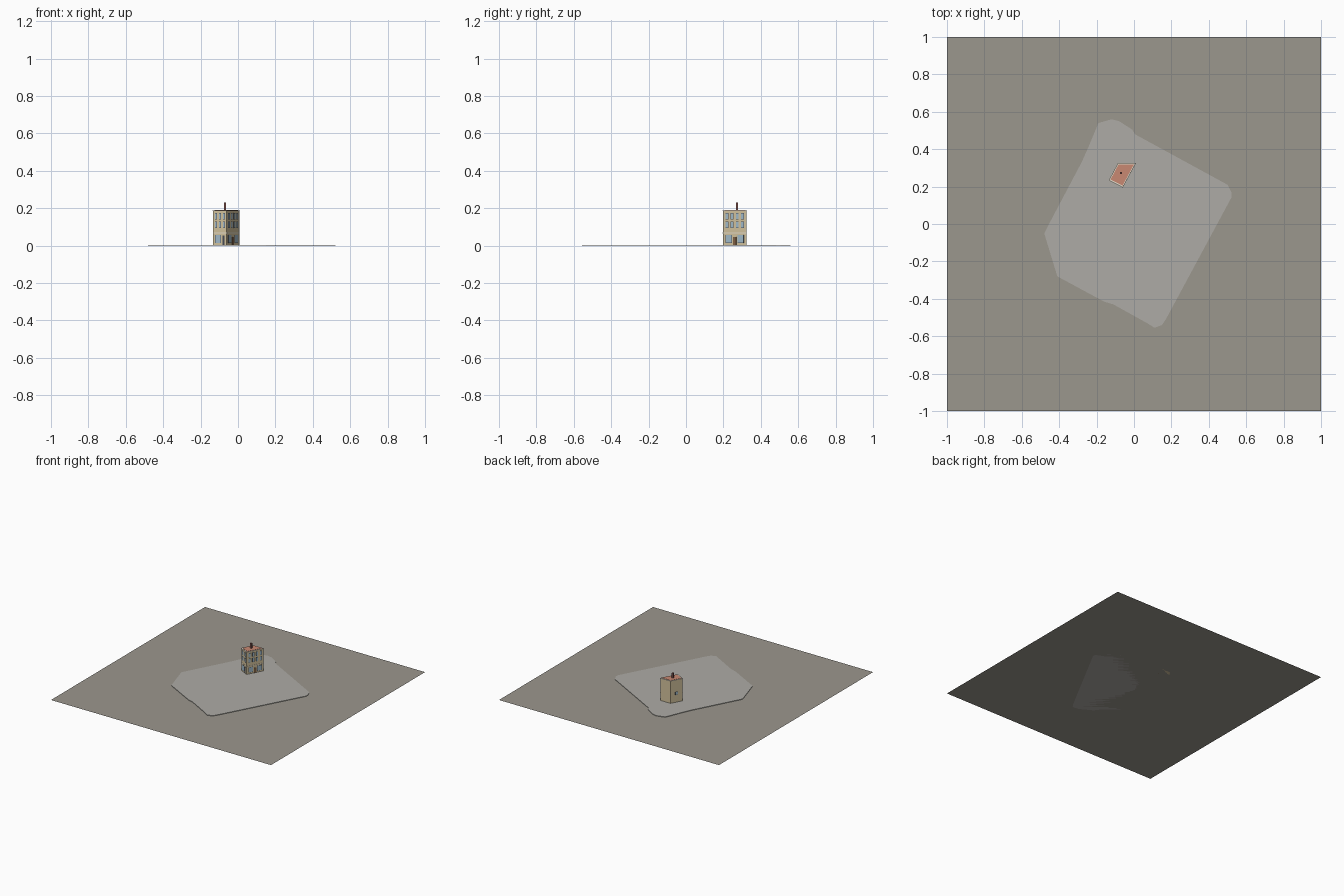
import bpy, bmesh
from mathutils import Vector

if "Cube" in bpy.data.objects:
    bpy.data.objects.remove(bpy.data.objects["Cube"])


def material(name, rgb):
    m = bpy.data.materials.new(name)
    m.diffuse_color = (*rgb, 1)
    m.use_nodes = True
    m.node_tree.nodes["Principled BSDF"].inputs["Base Color"].default_value = m.diffuse_color
    return m


GROUND = material("asphalt", (0.33, 0.31, 0.27))
PAVE = material("paving", (0.42, 0.41, 0.38))
WALL = material("sandstone", (0.66, 0.55, 0.34))
TRIM = material("trim", (0.78, 0.72, 0.6))
ROOF = material("roof_tile", (0.58, 0.25, 0.17))
GLASS = material("glass", (0.36, 0.5, 0.6))
FRAME = material("dark_frame", (0.06, 0.07, 0.09))
DOOR = material("door_wood", (0.22, 0.12, 0.06))
BRICK = material("brick", (0.25, 0.1, 0.09))


def finish(name, bm, mat):
    bmesh.ops.recalc_face_normals(bm, faces=bm.faces)
    mesh = bpy.data.meshes.new(name)
    bm.to_mesh(mesh)
    bm.free()
    mesh.materials.append(mat)
    ob = bpy.data.objects.new(name, mesh)
    bpy.context.collection.objects.link(ob)


def prism(name, outline, z0, z1, mat):
    bm = bmesh.new()
    face = bm.faces.new([bm.verts.new((x, y, z0)) for x, y in outline])
    ext = bmesh.ops.extrude_face_region(bm, geom=[face], use_keep_orig=True)
    bmesh.ops.translate(bm, vec=(0, 0, z1 - z0),
                        verts=[v for v in ext["geom"] if isinstance(v, bmesh.types.BMVert)])
    finish(name, bm, mat)


def scaled(outline, s):
    c = sum((Vector(p) for p in outline), Vector((0, 0))) / len(outline)
    return [tuple(c + (Vector(p) - c) * s) for p in outline]


def panel(name, a, b, t0, t1, z0, z1, depth, mat):
    """Thin box standing proud of the wall a-b between fractions t0 and t1."""
    a, b = Vector(a), Vector(b)
    d = b - a
    n = Vector((d.y, -d.x)).normalized()
    p, q = a + d * t0, a + d * t1
    prism(name, [p - n * 0.001, q - n * 0.001, q + n * depth, p + n * depth], z0, z1, mat)


def window(name, a, b, t, w, z0, z1):
    length = (Vector(b) - Vector(a)).length
    e = 0.0015 / length
    panel(name + "_frame", a, b, t - w / 2, t + w / 2, z0, z1, 0.0006, FRAME)
    panel(name + "_pane", a, b, t - w / 2 + e, t + w / 2 - e, z0 + 0.002, z1 - 0.002, 0.001, GLASS)


# ground and paved block
bm = bmesh.new()
bmesh.ops.create_grid(bm, x_segments=1, y_segments=1, size=1)
finish("ground", bm, GROUND)
pavement = [(-.19, .54), (-.12, .56), (-.08, .55), (-.01, .505), (.005, .48), (.50, .21),
            (.52, .17), (.52, .14), (.17, -.51), (.15, -.54), (.11, -.555), (.07, -.53),
            (-.11, -.43), (-.16, -.415), (-.41, -.28), (-.48, -.05), (-.465, -.02),
            (-.28, .33), (-.24, .42)]
prism("pavement", pavement[::-1], 0, 0.004, PAVE)

# building shell, corners anticlockwise from the left
roof = [(-.135, .233), (-.06, .195), (.01, .325), (-.086, .325)]
walls = scaled(roof, 0.97)
prism("walls", walls, 0, 0.186, WALL)
prism("cornice", roof, 0.184, 0.188, TRIM)
prism("roof", scaled(roof, 0.86), 0.187, 0.190, ROOF)
prism("chimney", [(-.076, .266), (-.064, .266), (-.064, .277), (-.076, .277)], 0.187, 0.231, BRICK)

left, corner, right, back = walls
# street facades: upper windows in two rows, shopfronts below
for side, a, b, cols in (("front", left, corner, 3), ("right", corner, right, 4)):
    for i in range(cols):
        t = (i + 0.5) / cols * 0.88 + 0.06
        for row, z in enumerate((0.095, 0.14)):
            window(f"{side}_window_{row}_{i}", a, b, t, 0.48 / cols, z, z + 0.034)
    panel(side + "_string_course", a, b, 0, 1, 0.066, 0.07, 0.0015, TRIM)
for t in (0.25, 0.75):
    window("right_shop_window", corner, right, t, 0.27, 0.015, 0.058)
panel("right_door", corner, right, 0.43, 0.57, 0, 0.045, 0.0015, DOOR)
window("front_shop_window", left, corner, 0.36, 0.42, 0.013, 0.058)
panel("front_door", left, corner, 0.68, 0.84, 0, 0.055, 0.0015, FRAME)

# rear courtyard side
window("rear_window", back, left, 0.5, 0.22, 0.065, 0.09)
